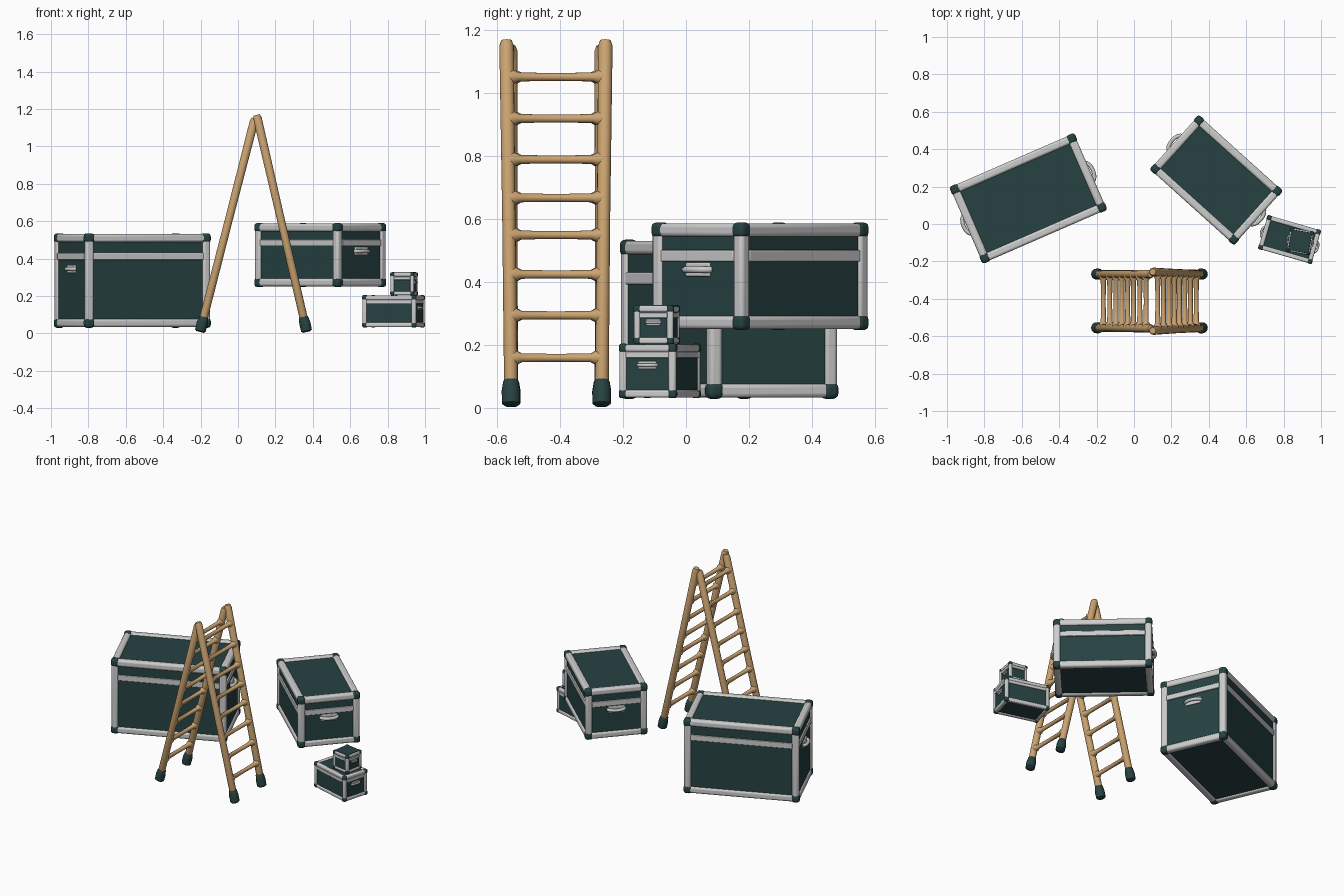
import bpy, bmesh, math
from mathutils import Matrix, Vector

if "Cube" in bpy.data.objects:
    bpy.data.objects.remove(bpy.data.objects["Cube"], do_unlink=True)


def material(name, rgb):
    m = bpy.data.materials.new(name)
    m.use_nodes = True
    m.diffuse_color = (*rgb, 1)
    m.node_tree.nodes["Principled BSDF"].inputs["Base Color"].default_value = (*rgb, 1)
    return m


TEAL = material("dark teal", (0.02, 0.054, 0.054))
GREY = material("pale grey", (0.60, 0.61, 0.60))
WOOD = material("light wood", (0.60, 0.37, 0.165))


def finish(name, bm, mat, world=Matrix(), bevel=0.0):
    """Turn a bmesh into a smooth-shaded object, with optional rounded edges."""
    bmesh.ops.recalc_face_normals(bm, faces=bm.faces)
    mesh = bpy.data.meshes.new(name)
    bm.to_mesh(mesh)
    bm.free()
    obj = bpy.data.objects.new(name, mesh)
    bpy.context.collection.objects.link(obj)
    mesh.materials.append(mat)
    obj.matrix_world = world
    if bevel:
        mod = obj.modifiers.new("rounding", "BEVEL")
        mod.width, mod.segments = bevel, 3
    bpy.ops.object.select_all(action="DESELECT")
    obj.select_set(True)
    bpy.context.view_layer.objects.active = obj
    bpy.ops.object.shade_smooth_by_angle(angle=math.radians(40))
    return obj


def add_box(bm, centre, size):
    bmesh.ops.create_cube(bm, size=1, matrix=Matrix.Translation(centre) @ Matrix.Diagonal((*size, 1)))


def lathe(name, start, end, profile, mat, steps=16):
    """Round bar from start to end; profile holds (fraction along, radius)."""
    start, end = Vector(start), Vector(end)
    axis = end - start
    turn = axis.to_track_quat("Z", "Y").to_matrix().to_4x4()
    bm = bmesh.new()
    rings = []
    for t, r in profile:
        rings.append([bm.verts.new(turn @ Vector((r * math.cos(a), r * math.sin(a), t * axis.length)))
                      for a in (math.tau * i / steps for i in range(steps))])
    for low, high in zip(rings, rings[1:]):
        for i in range(steps):
            j = (i + 1) % steps
            bm.faces.new((low[i], low[j], high[j], high[i]))
    bm.faces.new(rings[0])
    bm.faces.new(rings[-1])
    return finish(name, bm, mat, Matrix.Translation(start))


def handle(name, x, z, width, side, world):
    """Bowed grip on a backing plate, on one end of a case."""
    bm = bmesh.new()
    add_box(bm, (x, 0, z), (width * 0.14, width, width * 0.42))
    finish(name + "_plate", bm, GREY, world, width * 0.05)
    curve = bpy.data.curves.new(name + "_grip", "CURVE")
    curve.dimensions = "3D"
    curve.bevel_depth, curve.bevel_resolution = width * 0.1, 3
    spline = curve.splines.new("POLY")
    spline.points.add(8)
    for i, p in enumerate(spline.points):
        a = math.pi * i / 8
        p.co = (x + side * width * 0.24 * math.sin(a), -width * 0.5 * math.cos(a), z, 1)
    grip = bpy.data.objects.new(name + "_grip", curve)
    bpy.context.collection.objects.link(grip)
    curve.materials.append(GREY)
    grip.matrix_world = world


def case(name, centre, size, angle, rail, band_z, handle_z, handle_width):
    """Trunk with rounded edge rails, lid band, corner caps and end handles."""
    world = Matrix.Translation(centre) @ Matrix.Rotation(math.radians(angle), 4, "Z")
    length, depth, height = size
    inset = rail * 0.3
    body = bmesh.new()
    add_box(body, (0, 0, height / 2), [s - 2 * inset for s in size])
    finish(name + "_body", body, TEAL, world)

    # Twelve edge rails, four for each direction
    reach = [s / 2 - rail * 0.58 for s in size]
    rails, corners = bmesh.new(), bmesh.new()
    for axis in range(3):
        for p in (-1, 1):
            for q in (-1, 1):
                pos, dims = [0, 0, 0], [rail] * 3
                pos[(axis + 1) % 3] = p * reach[(axis + 1) % 3]
                pos[(axis + 2) % 3] = q * reach[(axis + 2) % 3]
                pos[2] += height / 2
                dims[axis] = 2 * reach[axis]
                add_box(rails, pos, dims)
    finish(name + "_rails", rails, GREY, world, rail * 0.3)

    # Lid band around all four sides
    band = bmesh.new()
    for s in (-1, 1):
        add_box(band, (0, s * (depth / 2 - inset), band_z), (length - 2 * rail, rail * 0.4, rail * 0.85))
        add_box(band, (s * (length / 2 - inset), 0, band_z), (rail * 0.4, depth - 2 * rail, rail * 0.85))
    finish(name + "_lid_band", band, GREY, world, rail * 0.1)

    # Corner caps
    for x in (-1, 1):
        for y in (-1, 1):
            for z in (-1, 1):
                add_box(corners, (x * reach[0], y * reach[1], z * reach[2] + height / 2), [rail * 1.16] * 3)
    finish(name + "_corner_caps", corners, TEAL, world, rail * 0.36)

    for side, word in ((-1, "right"), (1, "left")):
        handle(f"{name}_{word}_handle", side * (length / 2 - inset), handle_z, handle_width, side, world)
    return world


# Cases
case("large_case", (-0.565, 0.137, 0.03), (0.73, 0.45, 0.505), 23.5, 0.044, 0.382, 0.315, 0.105)
case("medium_case", (0.44, 0.235, 0.248), (0.61, 0.395, 0.342), -42, 0.042, 0.236, 0.192, 0.105)
case("small_case", (0.832, -0.083, 0.032), (0.30, 0.19, 0.173), -16, 0.024, 0.138, 0.105, 0.06)
top = case("tiny_case", (0.888, -0.093, 0.203), (0.13, 0.13, 0.124), -10, 0.02, 0.092, 0.07, 0.045)

# Dark lid plate on the tiny case
lid = bmesh.new()
add_box(lid, (0, 0, 0.121), (0.112, 0.112, 0.009))
finish("tiny_case_lid_plate", lid, TEAL, top, 0.003)

# Ladder: each half has two stiles, rubber feet and eight rungs
RUNGS = (0.16, 0.295, 0.425, 0.55, 0.668, 0.79, 0.92, 1.052)
STILE = ((0, 0.018), (0.01, 0.022), (0.5, 0.021), (0.985, 0.023), (1, 0.017))
FOOT = ((0, 0.02), (0.08, 0.029), (0.55, 0.03), (0.9, 0.025), (1, 0.02))
RUNG = ((0, 0.022), (0.07, 0.022), (0.12, 0.014), (0.5, 0.0125), (0.88, 0.014), (0.93, 0.022), (1, 0.022))

for half, foot_x, top_x, spread, top_z in (("right", -0.203, 0.09, 0.0, 1.15), ("left", 0.368, 0.1, 0.012, 1.168)):
    stiles = []
    for word, foot_y, top_y in (("front", -0.555, -0.558 - spread), ("back", -0.268, -0.268 + spread)):
        foot, head = Vector((foot_x, foot_y, 0.008)), Vector((top_x, top_y, top_z))
        stiles.append((foot, head))
        lathe(f"ladder_{half}_{word}_stile", foot.lerp(head, 0.03), head, STILE, WOOD)
        lathe(f"ladder_{half}_{word}_foot", foot, foot.lerp(head, 0.073), FOOT, TEAL)
    for n, z in enumerate(RUNGS, 1):
        ends = [f.lerp(h, (z - f.z) / (h.z - f.z)) for f, h in stiles]
        lathe(f"ladder_{half}_rung_{n}", *ends, RUNG, WOOD, 12)
